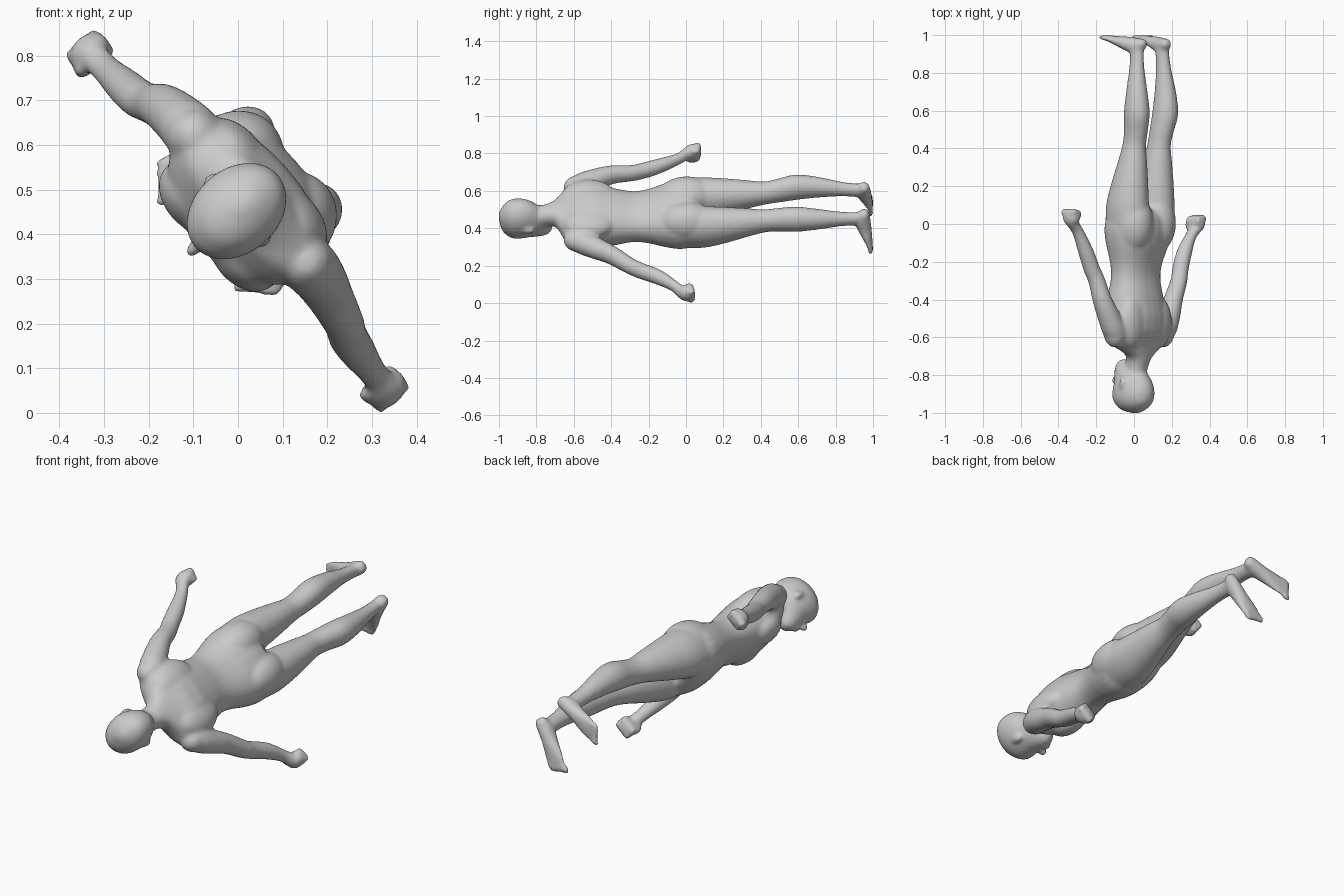
import bpy, bmesh, math
from mathutils import Vector, Matrix

# Body space: X = sideways, Y = towards the back, Z = up to the head (-1..1)
bm = bmesh.new()


def spline(keys, steps=5):
    """Catmull-Rom through tuples of numbers."""
    out = []
    for i in range(len(keys) - 1):
        p = [keys[max(0, min(len(keys) - 1, i + k))] for k in (-1, 0, 1, 2)]
        for s in range(steps):
            t = s / steps
            out.append([0.5 * (2 * b + (c - a) * t + (2 * a - 5 * b + 4 * c - d) * t * t
                               + (3 * b - a - 3 * c + d) * t ** 3) for a, b, c, d in zip(*p)])
    return out + [list(keys[-1])]


def loft(keys, side=(1, 0, 0), power=2.0, n=28):
    """Skin through rings (x, y, z, half width, half depth)."""
    pts = spline(keys)
    rings = []
    for i, p in enumerate(pts):
        c = Vector(p[:3])
        t = (Vector(pts[min(i + 1, len(pts) - 1)][:3]) - Vector(pts[max(i - 1, 0)][:3])).normalized()
        s = Vector(side)
        s = (s - t * s.dot(t)).normalized()
        f = t.cross(s)
        ring = []
        for k in range(n):
            ca, sa = math.cos(2 * math.pi * k / n), math.sin(2 * math.pi * k / n)
            ex = math.copysign(abs(ca) ** (2 / power), ca) * p[3]
            ey = math.copysign(abs(sa) ** (2 / power), sa) * p[4]
            ring.append(bm.verts.new(c + s * ex + f * ey))
        rings.append(ring)
    for a, b in zip(rings, rings[1:]):
        for k in range(n):
            bm.faces.new((a[k], a[(k + 1) % n], b[(k + 1) % n], b[k]))
    bm.faces.new(rings[0])
    bm.faces.new(rings[-1])


def blob(c, r, rot=None):
    m = Matrix.Translation(c) @ (rot or Matrix()) @ Matrix.Diagonal((*r, 1))
    bmesh.ops.create_uvsphere(bm, u_segments=24, v_segments=16, radius=1, matrix=m)


# torso and neck
loft([(0, .06, -.09, .13, .09), (0, .055, -.05, .18, .128), (0, .048, .02, .2, .142),
      (0, .042, .1, .188, .135), (0, .035, .2, .16, .11), (0, .032, .28, .15, .102),
      (0, .03, .38, .165, .118), (0, .033, .5, .192, .132), (0, .045, .57, .212, .117),
      (0, .052, .63, .195, .085), (0, .055, .67, .125, .066), (0, .05, .71, .068, .06),
      (0, .035, .77, .056, .058), (0, .03, .84, .055, .06)], power=2.3)

# head from chin to crown, with nose
head = [(0, y, z, a, b) for z, y, a, b in (
    (.728, -.078, .018, .018), (.74, -.068, .036, .04), (.775, -.042, .06, .07),
    (.82, -.012, .079, .102), (.875, .01, .093, .124), (.925, .02, .093, .12),
    (.965, .024, .074, .096), (.99, .026, .042, .056), (1.002, .026, .01, .014))]
loft(head)
blob((0, -.112, .828), (.015, .022, .026))
blob((0, -.1, .782), (.026, .016, .012))

for s in (-1, 1):
    # ear
    blob((s * .089, .02, .842), (.014, .022, .034), Matrix.Rotation(s * .3, 4, 'Z'))
    # buttock, shoulder blade, chest, shoulder
    blob((s * .09, .088, -.005), (.106, .117, .16))
    blob((s * .1, .095, .52), (.095, .062, .14))
    blob((s * .085, -.035, .49), (.095, .068, .11))
    blob((s * .19, .055, .57), (.064, .064, .085))

    # leg
    loft([(s * .09, .055, .06, .1, .125), (s * .102, .064, -.08, .102, .124),
          (s * .102, .08, -.2, .092, .105), (s * .1, .098, -.32, .074, .082),
          (s * .099, .11, -.42, .059, .065), (s * .104, .125, -.5, .06, .067),
          (s * .114, .14, -.59, .064, .072), (s * .114, .14, -.7, .054, .059),
          (s * .107, .134, -.82, .038, .043), (s * .102, .13, -.9, .033, .04),
          (s * .1, .128, -.96, .035, .042)])

    # foot, turned outward, with toes
    d = Vector((s * .28, -.96, 0))
    w = Vector((.96, s * .28, 0))
    heel = Vector((s * .088, .18, 0))
    foot = []
    for t, z, a, b in ((-.004, -.955, .018, .016), (.015, -.953, .032, .03), (.06, -.945, .037, .043),
                       (.11, -.955, .039, .038), (.165, -.97, .048, .026), (.215, -.983, .052, .016),
                       (.24, -.986, .046, .012)):
        c = heel + d * t
        foot.append((c.x, c.y, z, a, b))
    loft(foot, side=w)
    for k in range(5):
        c = heel + d * (.262 - .009 * k) + w * s * (-.038 + .0195 * k)
        c.z = -.987
        turn = Matrix.Rotation(s * .284, 4, 'Z')
        blob(c, (.015 if k == 0 else .0105, .03, .014), turn)

    # arm: the two sides are spread slightly differently
    ex, hx, hz = (.374, .522, -.002) if s > 0 else (.335, .486, -.035)
    wx, wz = ex + (hx - ex) * .66, .25 + (hz - .25) * .74
    loft([(s * .14, .055, .6, .05, .05), (s * .195, .057, .565, .064, .064),
          (s * .238, .055, .495, .06, .06), (s * .285, .046, .4, .049, .053),
          (s * (ex - .025), .03, .3, .043, .046), (s * ex, .018, .24, .042, .045),
          (s * (ex * .6 + wx * .4), .012, .15, .04, .042), (s * wx, .006, wz, .029, .033),
          (s * hx, .004, hz + .02, .03, .036)])
    # closed fist with four curled fingers and thumb
    blob((s * (hx - .002), .004, hz), (.04, .05, .047))
    for k in range(4):
        y = -.032 + .023 * k
        blob((s * (hx + .01), y, hz - .026), (.026, .015, .022))
        blob((s * (hx - .022), y, hz - .016), (.02, .014, .026))
    blob((s * (hx - .02), -.036, hz + .006), (.018, .019, .038))

bmesh.ops.recalc_face_normals(bm, faces=bm.faces[:])

# lay the figure along y, rolled onto its side
U, V, H = Vector((.66, 0, -.75)).normalized(), Vector((.75, 0, .66)).normalized(), Vector((0, -1, 0))
pose = Matrix((U, V, H)).transposed().to_4x4()
bm.transform(Matrix.Translation((-.015, 0, .4415)) @ pose)

mesh = bpy.data.meshes.new("body")
bm.to_mesh(mesh)
bm.free()
body = bpy.data.objects.new("body", mesh)
bpy.context.collection.objects.link(body)

# fuse the parts into one smooth skin
fuse = body.modifiers.new("fuse", 'REMESH')
fuse.mode = 'VOXEL'
fuse.voxel_size = .008
fuse.use_smooth_shade = True
soft = body.modifiers.new("soften", 'SMOOTH')
soft.factor = .5
soft.iterations = 14
